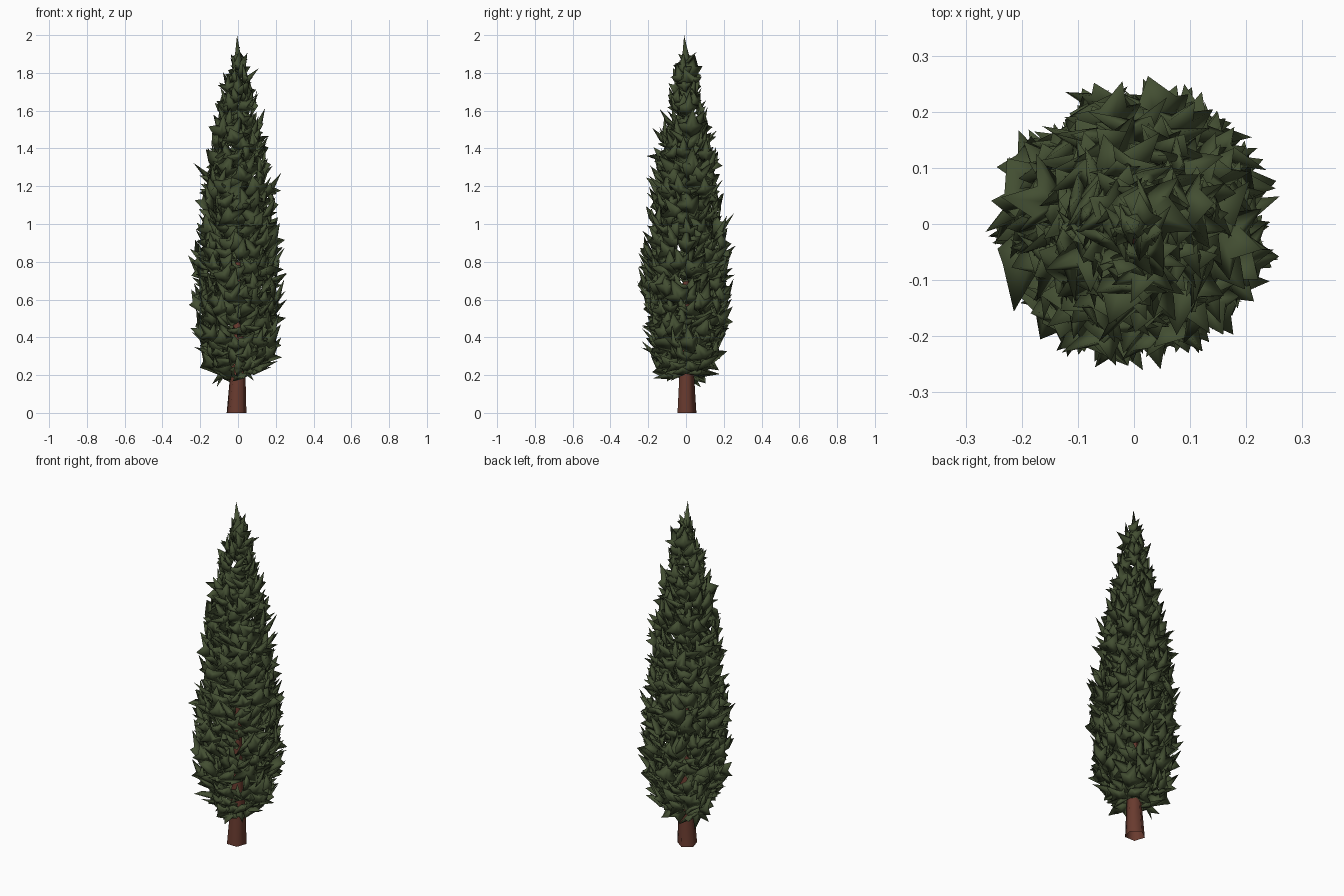
import bpy, bmesh, math, random
from mathutils import Vector, Matrix

if "Cube" in bpy.data.objects:
    bpy.data.objects.remove(bpy.data.objects["Cube"])

random.seed(5)


def material(name, rgb):
    m = bpy.data.materials.new(name)
    m.diffuse_color = (*rgb, 1)
    m.use_nodes = True
    m.node_tree.nodes["Principled BSDF"].inputs["Base Color"].default_value = m.diffuse_color
    return m


def finish(bm, name, mat):
    me = bpy.data.meshes.new(name)
    bm.to_mesh(me)
    bm.free()
    me.materials.append(mat)
    for p in me.polygons:
        p.use_smooth = True
    ob = bpy.data.objects.new(name, me)
    bpy.context.collection.objects.link(ob)
    return ob


leaf_green = material("leaf green", (0.056, 0.077, 0.032))
bark_brown = material("bark brown", (0.140, 0.043, 0.028))

# Trunk: five-sided, tapering up inside the foliage
SIDES = 5
bm = bmesh.new()
rings = []
for z, r, x in [(0, .055, -.008), (.18, .044, -.002), (.4, .03, 0), (.8, .014, 0)]:
    rings.append([bm.verts.new((x + r * math.cos(k * math.tau / SIDES + .3),
                                r * math.sin(k * math.tau / SIDES + .3), z)) for k in range(SIDES)])
for a, b in zip(rings, rings[1:]):
    for k in range(SIDES):
        j = (k + 1) % SIDES
        bm.faces.new((a[k], a[j], b[j], b[k]))
finish(bm, "trunk", bark_brown)

# Foliage envelope: (radius, height)
PROFILE = [Vector(p) for p in [(.045, .19), (.12, .215), (.17, .28), (.198, .40), (.21, .58),
           (.208, .8), (.190, 1.0), (.160, 1.2), (.128, 1.4), (.09, 1.58), (.055, 1.74),
           (.028, 1.85)]]

# One tuft: spiky outline around a raised and a sunken centre (across, up, outward)
RING = [(0, -.48, -.2), (.27, -.2, -.1), (.52, .2, .12), (.24, .2, .02), (.02, .78, .2),
        (-.22, .25, .02), (-.5, .16, .12), (-.28, -.2, -.1)]


def tuft(bm, pos, across, up, out, size):
    spin = (Matrix.Rotation(random.gauss(0, .4), 3, out)
            @ Matrix.Rotation(random.gauss(0, .5), 3, up)
            @ Matrix.Rotation(random.gauss(.1, .33), 3, across))

    def point(p, j):
        a, b, h = (c + random.uniform(-j, j) for c in p)
        return bm.verts.new(pos + spin @ (across * a + up * b + out * h) * size)
    outer = point((0, 0, .13), .04)
    inner = point((0, 0, -.13), .04)
    ring = [point(p, .08) for p in RING]
    for k in range(len(ring)):
        j = (k + 1) % len(ring)
        bm.faces.new((outer, ring[k], ring[j]))
        bm.faces.new((inner, ring[j], ring[k]))


# Foliage: rows of tufts walked along the envelope
bm = bmesh.new()
STEP = .06
for lo, hi in zip(PROFILE, PROFILE[1:]):
    slope = (hi - lo).normalized()
    rows = max(1, round((hi - lo).length / STEP))
    for i in range(rows):
        mid = lo.lerp(hi, (i + .5) / rows)
        count = max(3, round(math.tau * mid.x / .066))
        phase = random.random() * math.tau
        for k in range(count):
            ang = phase + (k + random.uniform(-.3, .3)) * math.tau / count
            radial = Vector((math.cos(ang), math.sin(ang), 0))
            across = Vector((-math.sin(ang), math.cos(ang), 0))
            up = (radial * slope.x * .8 + Vector((0, 0, max(slope.y, .2)))).normalized()
            out = across.cross(up)
            r = mid.x * random.uniform(.74, 1.03)
            pos = radial * r + Vector((0, 0, mid.y + random.uniform(-.02, .02)))
            size = random.uniform(.105, .145) * (1 if mid.y < 1.5 else .85)
            tuft(bm, pos, across, up, out, size)

# Crown tip: a few upright tufts closing into a slender spike
for k in range(5):
    ang = k * 2.4
    radial = Vector((math.cos(ang), math.sin(ang), 0))
    across = Vector((-math.sin(ang), math.cos(ang), 0))
    up = (Vector((0, 0, 1)) - radial * .25).normalized()
    tuft(bm, radial * .015 + Vector((0, 0, 1.80 + .02 * k)), across, up, across.cross(up), .08)
for v in bm.verts:
    v.co.z = min(v.co.z, 1.94)
    flat = math.hypot(v.co.x, v.co.y)
    if flat > .265:
        v.co.x *= .265 / flat
        v.co.y *= .265 / flat
ring = [bm.verts.new((.026 * math.cos(k * math.tau / 5), .026 * math.sin(k * math.tau / 5),
                      1.83 + .02 * (k % 2))) for k in range(5)]
tip = bm.verts.new((-.005, -.01, 2.0))
for k in range(5):
    bm.faces.new((ring[k], ring[(k + 1) % 5], tip))
finish(bm, "foliage", leaf_green)
